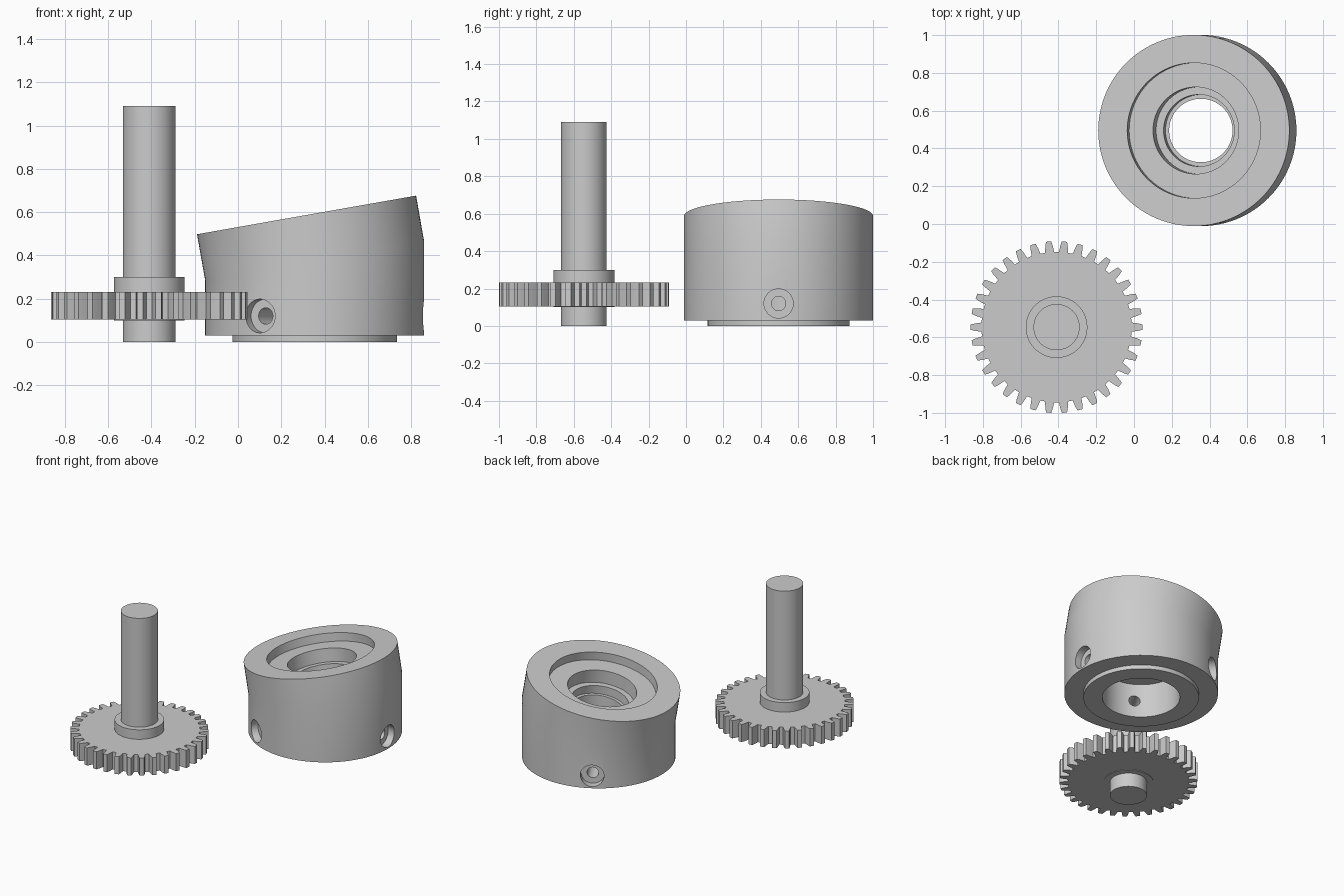
import bpy, bmesh, math
from mathutils import Vector, Matrix

if "Cube" in bpy.data.objects:
    bpy.data.objects.remove(bpy.data.objects["Cube"])

SEG = 96
TILT = math.radians(10)
grey = bpy.data.materials.new("plain_grey")
grey.diffuse_color = (0.6, 0.6, 0.6, 1)
grey.use_nodes = True
grey.node_tree.nodes["Principled BSDF"].inputs["Base Color"].default_value = grey.diffuse_color


def finish(bm, name):
    bmesh.ops.recalc_face_normals(bm, faces=bm.faces)
    me = bpy.data.meshes.new(name)
    bm.to_mesh(me)
    bm.free()
    me.materials.append(grey)
    ob = bpy.data.objects.new(name, me)
    bpy.context.collection.objects.link(ob)
    return ob


def smooth(ob):
    bpy.ops.object.select_all(action='DESELECT')
    ob.select_set(True)
    bpy.context.view_layer.objects.active = ob
    bpy.ops.object.shade_smooth_by_angle(angle=math.radians(30))


def loft(name, rings, closed=False):
    """Join rings of points with quads; cap the ends or close the loop."""
    bm = bmesh.new()
    loops = [[bm.verts.new(p) for p in r] for r in rings]
    pairs = list(zip(loops, loops[1:]))
    if closed:
        pairs.append((loops[-1], loops[0]))
    else:
        bm.faces.new(loops[0])
        bm.faces.new(loops[-1])
    for a, b in pairs:
        n = len(a)
        for i in range(n):
            j = (i + 1) % n
            bm.faces.new((a[i], a[j], b[j], b[i]))
    return finish(bm, name)


def circle(r, c, n=SEG):
    return [Vector(c) + Vector((r * math.cos(2 * math.pi * i / n),
                                r * math.sin(2 * math.pi * i / n), 0)) for i in range(n)]


# ---- gear on a shaft ----
GX, GY = -0.41, -0.546


def disc(name, r, z0, z1):
    ob = loft(name, [circle(r, (GX, GY, z)) for z in (z0, z1)])
    smooth(ob)
    return ob


disc("shaft", 0.122, 0, 1.09)
disc("gear_hub", 0.163, 0.10, 0.30)

TEETH, ROOT, TIP = 34, 0.398, 0.455
pitch = 2 * math.pi / TEETH
# half-widths of a tooth at root, middle and tip
tooth = [(-0.024, ROOT), (-0.020, 0.43), (-0.014, TIP),
         (0.014, TIP), (0.020, 0.43), (0.024, ROOT)]
outline = []
for t in range(TEETH):
    for w, r in tooth:
        a = t * pitch + w / r
        outline.append((GX + r * math.cos(a), GY + r * math.sin(a)))
gear = loft("gear_wheel", [[(x, y, z) for x, y in outline] for z in (0.103, 0.231)])
smooth(gear)

# ---- angled collar ----
C = Vector((0.354, 0.495, 0))
MID = Vector((0.354, 0.495, 0.375))            # centre of the bend plane
NORMAL = Vector((-math.sin(TILT), 0, math.cos(TILT)))
HEIGHT = 0.215                                 # tilted part above the bend


def flat(r, z):
    return circle(r, C + Vector((0, 0, z)))


def mitre(r, up=0):
    """Upright circle cut by the bend plane, then moved along the tilted axis."""
    return [p + Vector((0, 0, math.tan(TILT) * (p.x - MID.x))) + NORMAL * up
            for p in circle(r, MID)]


def tilted(r, depth):
    rot = Matrix.Rotation(-TILT, 3, 'Y')
    centre = MID + NORMAL * (HEIGHT - depth)
    return [centre + rot @ p for p in circle(r, (0, 0, 0))]


collar = loft("angled_collar", [
    flat(0.38, 0), flat(0.38, 0.03),           # bottom boss
    flat(0.506, 0.03), mitre(0.506),           # upright wall
    mitre(0.506, HEIGHT),                      # tilted wall
    tilted(0.358, 0), tilted(0.358, 0.06),     # shallow recess
    tilted(0.23, 0.06), tilted(0.23, 0.155),   # pocket
    tilted(0.19, 0.155), tilted(0.19, HEIGHT),  # tilted hole
    mitre(0.168), flat(0.168, 0.245),          # upright hole
    flat(0.255, 0.245), flat(0.255, 0),        # bottom bore
], closed=True)

# three counterbored screw holes
for k in range(3):
    place = Matrix.Translation(C + Vector((0, 0, 0.12))) @ Matrix.Rotation(k * 2 * math.pi / 3, 4, 'Z') \
        @ Matrix.Rotation(math.pi / 2, 4, 'Y')
    rings = [[place @ p for p in circle(r, (0, 0, d), 40)]
             for r, d in ((0.078, 0.56), (0.078, 0.452), (0.038, 0.452), (0.038, 0.2))]
    cutter = loft("screw_hole_cutter", rings)
    cutter.hide_render = True
    mod = collar.modifiers.new("screw_hole", 'BOOLEAN')
    mod.operation = 'DIFFERENCE'
    mod.solver = 'EXACT'
    mod.object = cutter
    bpy.context.view_layer.objects.active = collar
    bpy.ops.object.modifier_apply(modifier=mod.name)
    bpy.data.objects.remove(cutter)
smooth(collar)
